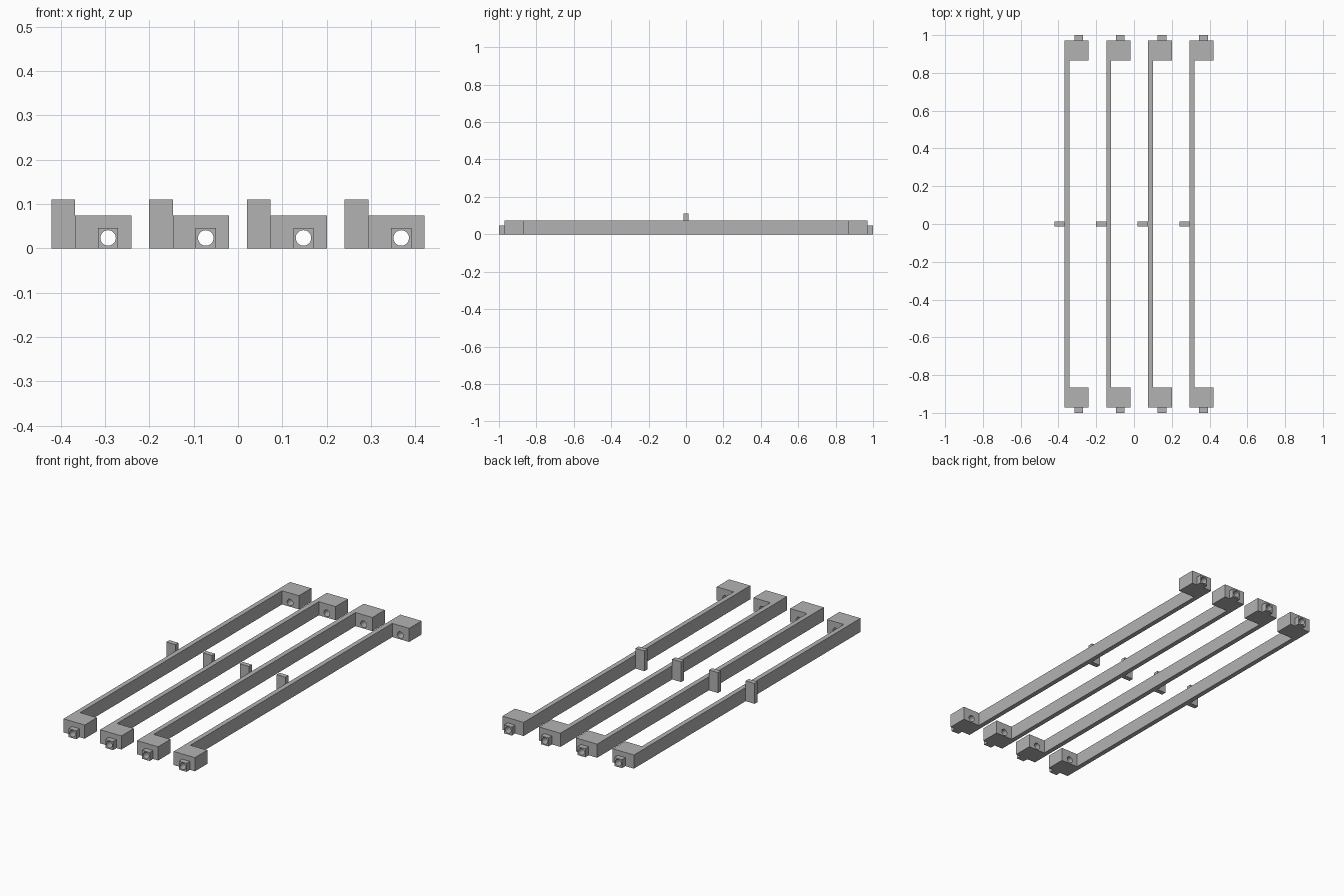
import bpy, bmesh
from mathutils import Matrix, Vector

if "Cube" in bpy.data.objects:
    bpy.data.objects.remove(bpy.data.objects["Cube"], do_unlink=True)

grey = bpy.data.materials.new("mid grey")
grey.use_nodes = True
grey.diffuse_color = (0.45, 0.45, 0.45, 1)
grey.node_tree.nodes["Principled BSDF"].inputs["Base Color"].default_value = grey.diffuse_color

PITCH, COUNT = 0.2205, 4
HEIGHT = 0.074
HOLE_X, HOLE_Z, HOLE_R = 0.128, 0.0235, 0.0175


def add_object(name, bm):
    bmesh.ops.recalc_face_normals(bm, faces=bm.faces)
    mesh = bpy.data.meshes.new(name)
    bm.to_mesh(mesh)
    bm.free()
    mesh.materials.append(grey)
    obj = bpy.data.objects.new(name, mesh)
    bpy.context.collection.objects.link(obj)
    return obj


def box(name, low, high):
    low, high = Vector(low), Vector(high)
    bm = bmesh.new()
    place = Matrix.Translation((low + high) / 2) @ Matrix.Diagonal((high - low).to_4d())
    bmesh.ops.create_cube(bm, size=1, matrix=place)
    return add_object(name, bm)


def combine(obj, tool, operation):
    mod = obj.modifiers.new(operation.lower(), 'BOOLEAN')
    mod.operation, mod.solver, mod.object = operation, 'EXACT', tool
    tool.hide_render = True


# Bar with a block at each end, as one extruded bracket outline
half = [(0.054, 0.971), (0.181, 0.971), (0.181, 0.865), (0.08, 0.865)]
outline = half + [(x, -y) for x, y in reversed(half)]
bm = bmesh.new()
face = bm.faces.new([bm.verts.new((x, y, 0)) for x, y in outline])
top = bmesh.ops.extrude_face_region(bm, geom=[face])["geom"]
bmesh.ops.translate(bm, vec=(0, 0, HEIGHT),
                    verts=[v for v in top if isinstance(v, bmesh.types.BMVert)])
bracket = add_object("bracket_bar", bm)

# Small square bosses on both ends
tools = []
for side in (-1, 1):
    y0, y1 = sorted((side * 0.95, side))
    boss = box("end_boss", (HOLE_X - 0.023, y0, 0), (HOLE_X + 0.023, y1, 0.046))
    combine(bracket, boss, 'UNION')
    tools.append(boss)

# Round bore through the end blocks and bosses
bm = bmesh.new()
bmesh.ops.create_cone(bm, cap_ends=True, segments=32, radius1=HOLE_R, radius2=HOLE_R, depth=2.2,
                      matrix=Matrix.Translation((HOLE_X, 0, HOLE_Z)) @ Matrix.Rotation(1.5707963, 4, 'X'))
bore = add_object("bore_cutter", bm)
combine(bracket, bore, 'DIFFERENCE')
tools.append(bore)

# Bake the bracket shape and remove the helpers
bpy.context.view_layer.update()
baked = bpy.data.meshes.new_from_object(bracket.evaluated_get(bpy.context.evaluated_depsgraph_get()))
bracket.modifiers.clear()
bracket.data = baked
for tool in tools:
    bpy.data.objects.remove(tool, do_unlink=True)

# Upright tab at the middle of the bar
tab = box("middle_tab", (0, -0.013, 0), (0.054, 0.013, 0.11))

# Row of four identical brackets
start = -(PITCH * (COUNT - 1) + 0.181) / 2
for i in range(COUNT):
    for part in (bracket, tab):
        copy = part if i == 0 else part.copy()
        if i:
            bpy.context.collection.objects.link(copy)
        copy.location.x = start + i * PITCH
